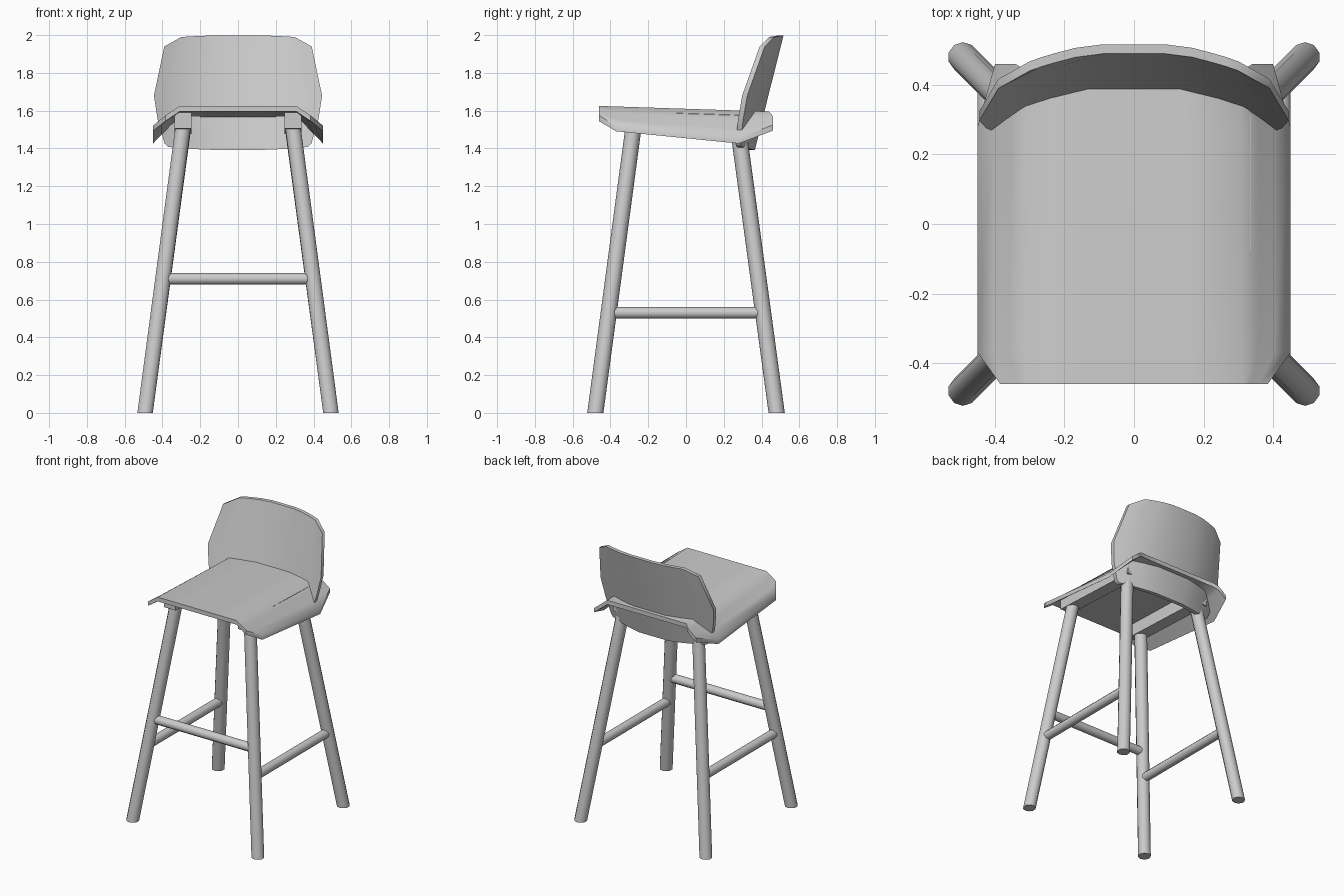
import bpy, bmesh, math
from mathutils import Vector

if "Cube" in bpy.data.objects:
    bpy.data.objects.remove(bpy.data.objects["Cube"])


def finish(name, bm, smooth=True):
    bmesh.ops.recalc_face_normals(bm, faces=bm.faces)
    me = bpy.data.meshes.new(name)
    bm.to_mesh(me)
    bm.free()
    ob = bpy.data.objects.new(name, me)
    bpy.context.collection.objects.link(ob)
    bpy.ops.object.select_all(action='DESELECT')
    ob.select_set(True)
    bpy.context.view_layer.objects.active = ob
    if smooth:
        bpy.ops.object.shade_smooth_by_angle(angle=math.radians(50))
    return ob


def lerp(pts, x):
    """Piecewise-linear lookup."""
    for (a, fa), (b, fb) in zip(pts, pts[1:]):
        if x <= b:
            return fa + (fb - fa) * (x - a) / (b - a)
    return pts[-1][1]


def shell(name, rows, offset):
    """Closed sheet: rows of points plus the same rows moved by offset."""
    bm = bmesh.new()
    off = Vector(offset)
    a = [[bm.verts.new(p) for p in r] for r in rows]
    b = [[bm.verts.new(Vector(p) + off) for p in r] for r in rows]
    n, m = len(a), len(a[0])
    for g in (a, b):
        for i in range(n - 1):
            for j in range(m - 1):
                bm.faces.new((g[i][j], g[i][j + 1], g[i + 1][j + 1], g[i + 1][j]))
    rim = [(0, j) for j in range(m)] + [(i, m - 1) for i in range(1, n)]
    rim += [(n - 1, j) for j in range(m - 2, -1, -1)] + [(i, 0) for i in range(n - 2, 0, -1)]
    for (i, j), (k, l) in zip(rim, rim[1:] + rim[:1]):
        bm.faces.new((a[i][j], a[k][l], b[k][l], b[i][j]))
    return finish(name, bm)


def rod(name, p, q, r, sides, flat=False):
    """Rod from p to q; flat keeps both ends horizontal."""
    p, q = Vector(p), Vector(q)
    rot = Vector((0, 0, 1)).rotation_difference(q - p)
    bm = bmesh.new()
    rings = []
    for c in (p, q):
        ring = []
        for k in range(sides):
            t = 2 * math.pi * (k + 0.5) / sides
            v = Vector((r * math.cos(t), r * math.sin(t), 0))
            ring.append(bm.verts.new(c + (v if flat else rot @ v)))
        rings.append(ring)
    for k in range(sides):
        l = (k + 1) % sides
        bm.faces.new((rings[0][k], rings[0][l], rings[1][l], rings[1][k]))
    bm.faces.new(rings[0])
    bm.faces.new(rings[1])
    return finish(name, bm)


# seat: flat middle, drooping sides, chamfered corners
seat_rows = []
for y, w, yc in ((-0.46, 0.385, -0.46), (-0.37, 0.45, -0.37), (0.28, 0.45, 0.28), (0.46, 0.40, 0.44)):
    top = lerp([(-0.46, 1.625), (0.46, 1.595)], y)
    drop = lerp([(-0.46, 0.095), (0.28, 0.145), (0.46, 0.11)], y)
    xs = [0.15, 0.31] + [0.31 + (w - 0.31) * k / 3 for k in (1, 2, 3)]
    row = []
    for x in [-v for v in reversed(xs)] + xs:
        t = max(0, (abs(x) - 0.31) / 0.14)
        row.append((x, y if abs(x) > 0.31 else yc, top - drop * t))
    seat_rows.append(row)
shell("seat", seat_rows, (0, 0, -0.03))

# backrest: leaning sheet with its sides curving forward
bend = [(0, 0), (0.13, 0), (0.25, -0.03), (0.34, -0.06), (0.45, -0.115)]
back_rows = []
for z, w, zc in ((1.408, 0.37, 1.39), (1.425, 0.388, 1.42), (1.55, 0.425, 1.55), (1.68, 0.445, 1.68),
                 (1.94, 0.39, 1.94), (1.99, 0.30, 2.0)):
    row = []
    for f in (-1, -0.88, -0.76, -0.56, -0.3, 0.3, 0.56, 0.76, 0.88, 1):
        x = f * w
        zz = zc + (z - zc) * f * f
        row.append((x, 0.39 + 0.25 * (zz - 1.6) + lerp(bend, abs(x)), zz))
    back_rows.append(row)
shell("backrest", back_rows, (0, 0.027, 0))

for side, s in (("left", -1), ("right", 1)):
    # splayed legs
    rod(f"front_leg_{side}", (s * 0.492, -0.48, 0), (s * 0.29, -0.277, 1.52), 0.043, 10, True)
    rod(f"back_leg_{side}", (s * 0.492, 0.48, 0), (s * 0.29, 0.277, 1.50), 0.043, 10, True)
    # side stretchers
    rod(f"side_stretcher_{side}", (s * 0.421, -0.39, 0.53), (s * 0.421, 0.39, 0.53), 0.031, 10)
    # rails under the seat
    bm = bmesh.new()
    bmesh.ops.create_cube(bm, size=1)
    for v in bm.verts:
        front, up = v.co.y < 0, v.co.z > 0
        v.co = (s * 0.29 + v.co.x * 0.09, -0.35 if front else 0.34,
                (1.597 if front else 1.575) if up else (1.505 if front else 1.475))
    finish(f"seat_rail_{side}", bm, False)

# front foot rest
rod("front_stretcher", (-0.395, -0.385, 0.71), (0.395, -0.385, 0.71), 0.031, 10)
